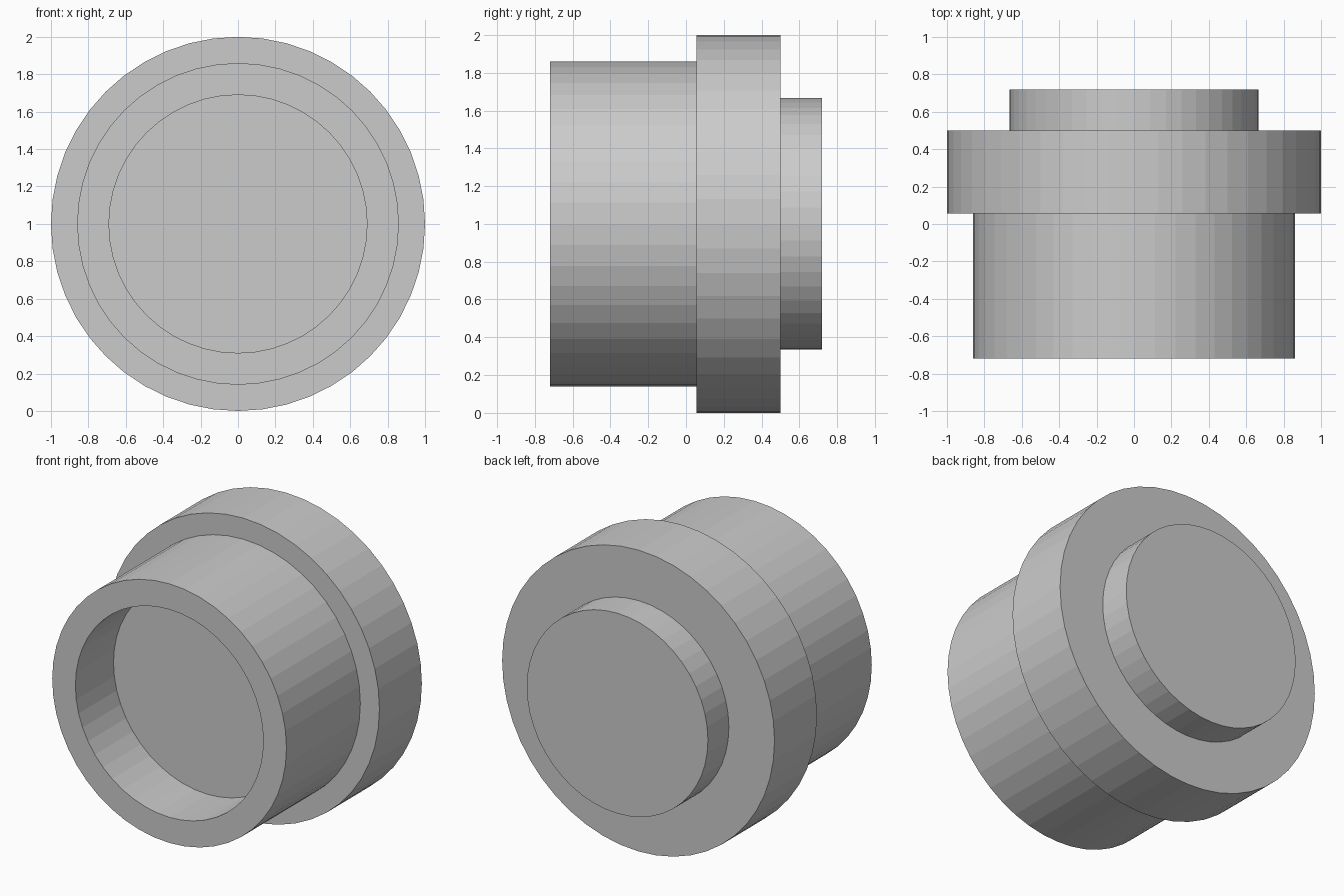
import bpy, bmesh, math

if "Cube" in bpy.data.objects:
    bpy.data.objects.remove(bpy.data.objects["Cube"])

SIDES = 48
CENTRE_Z = 1.0

# Half section as (radius, y): cup floor, cup wall, barrel, flange, boss
PROFILE = [
    (0.69, -0.32), (0.69, -0.72),
    (0.86, -0.72), (0.86, 0.055),
    (1.00, 0.055), (1.00, 0.50),
    (0.665, 0.50), (0.665, 0.72),
]


def lathe(name, profile):
    """Turn a half section around the y axis, capping both ends."""
    bm = bmesh.new()
    rings = []
    for r, y in profile:
        angles = [2 * math.pi * i / SIDES for i in range(SIDES)]
        rings.append([bm.verts.new((r * math.cos(a), y, r * math.sin(a))) for a in angles])
    for a, b in zip(rings, rings[1:]):
        for i in range(SIDES):
            j = (i + 1) % SIDES
            bm.faces.new((a[i], a[j], b[j], b[i]))
    bm.faces.new(rings[0])
    bm.faces.new(rings[-1])
    bmesh.ops.recalc_face_normals(bm, faces=bm.faces)
    mesh = bpy.data.meshes.new(name)
    bm.to_mesh(mesh)
    bm.free()
    obj = bpy.data.objects.new(name, mesh)
    bpy.context.collection.objects.link(obj)
    return obj


# Flanged plug with a recessed front and a raised rear boss
plug = lathe("flanged_plug", PROFILE)
plug.location.z = CENTRE_Z
